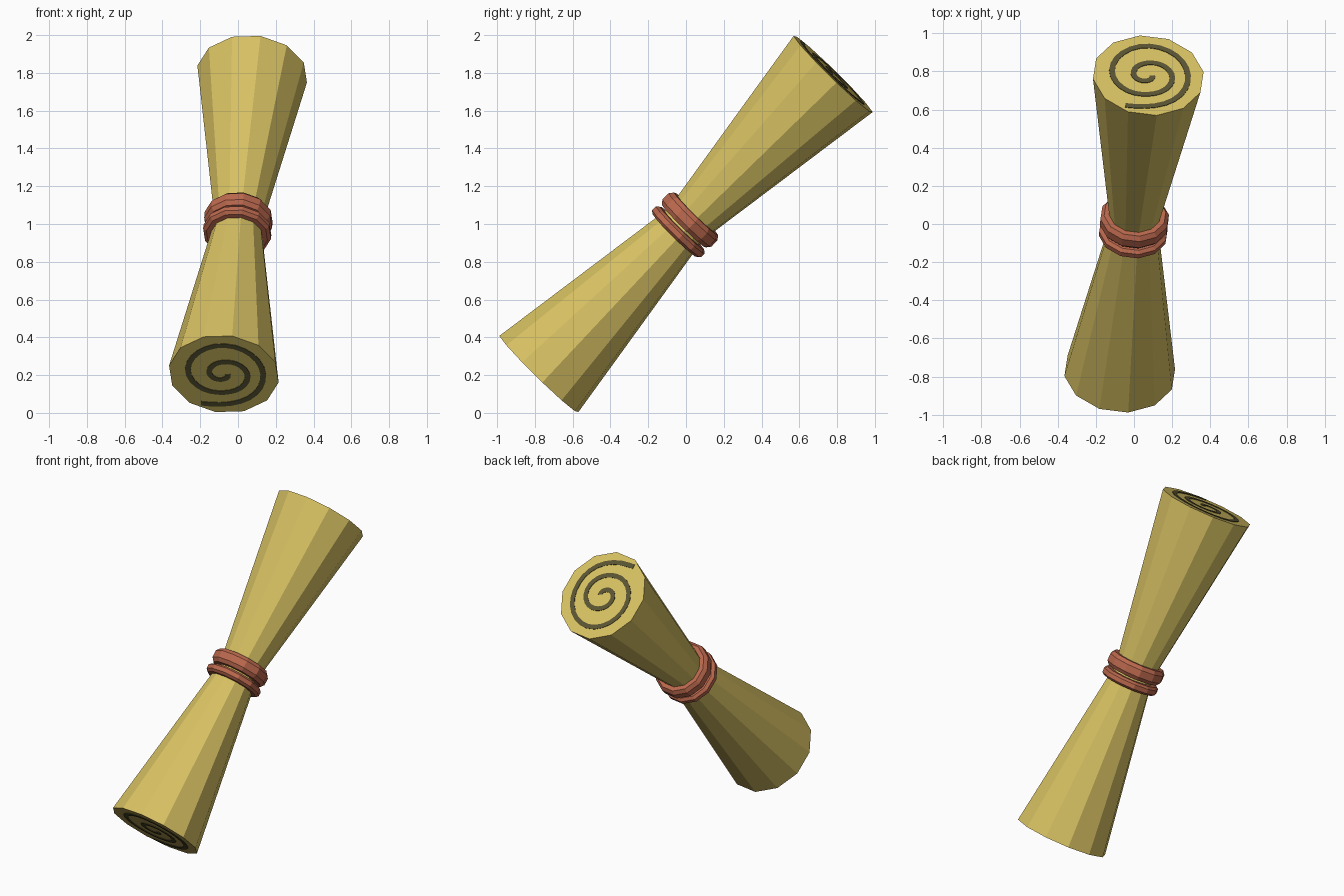
import bpy, bmesh, math
from mathutils import Matrix, Vector

if "Cube" in bpy.data.objects:
    bpy.data.objects.remove(bpy.data.objects["Cube"])

SIDES = 12
PHASE = math.radians(8.7)
HALF = 1.115      # half length of the bundle
R_END = 0.294     # radius of the flared ends

# Tilted frame: local z runs along the roll, local x stays close to world x
axis = Vector((0.075, 0.78, 0.795)).normalized()
v = axis.cross(Vector((1, 0, 0))).normalized()
u = v.cross(axis).normalized()
FRAME = Matrix.Translation((0, 0, 1)) @ Matrix((u, v, axis)).transposed().to_4x4()


def material(name, rgb):
    m = bpy.data.materials.new(name)
    m.diffuse_color = (*rgb, 1)
    m.use_nodes = True
    m.node_tree.nodes["Principled BSDF"].inputs["Base Color"].default_value = m.diffuse_color
    return m


STRAW = material("straw yellow", (0.69, 0.54, 0.125))
CLAY = material("red brown", (0.50, 0.14, 0.075))
INK = material("dark olive", (0.105, 0.092, 0.033))


def finish(name, bm, mat):
    bmesh.ops.recalc_face_normals(bm, faces=bm.faces)
    me = bpy.data.meshes.new(name)
    bm.to_mesh(me)
    bm.free()
    me.materials.append(mat)
    ob = bpy.data.objects.new(name, me)
    ob.matrix_world = FRAME
    bpy.context.collection.objects.link(ob)
    return ob


def lathe(name, profile, mat, closed):
    """Turn (radius, height) points about local z; closed makes a ring, else caps the ends."""
    bm = bmesh.new()
    loops = [[bm.verts.new((r * math.cos(PHASE + math.tau * i / SIDES),
                            r * math.sin(PHASE + math.tau * i / SIDES), h))
              for i in range(SIDES)] for r, h in profile]
    pairs = list(zip(loops, loops[1:]))
    if closed:
        pairs.append((loops[-1], loops[0]))
    else:
        bm.faces.new(loops[0])
        bm.faces.new(loops[-1])
    for a, b in pairs:
        for i in range(SIDES):
            j = (i + 1) % SIDES
            bm.faces.new((a[i], a[j], b[j], b[i]))
    return finish(name, bm, mat)


# Rolled body, pinched at the waist
lathe("rolled_body", [(R_END, -HALF), (0.125, 0), (R_END, HALF)], STRAW, False)


# Two bevelled cords round the waist
def cord(name, mid, half, outer):
    bev = half * 0.5
    lathe(name, [(0.12, mid - half), (outer - 0.018, mid - half), (outer, mid - bev),
                 (outer, mid + bev), (outer - 0.018, mid + half), (0.12, mid + half)], CLAY, True)


cord("upper_cord", 0.030, 0.046, 0.182)
cord("lower_cord", -0.058, 0.028, 0.182)

# Spiral: (turns, radius) keys, winding clockwise outwards
KEYS = [(0, 0.02), (0.25, 0.037), (0.5, 0.08), (0.75, 0.092), (1.0, 0.13), (1.25, 0.140),
        (1.5, 0.195), (1.75, 0.222), (2.0, 0.212), (2.25, 0.228), (2.34, 0.266)]


def spiral_point(t):
    for (t0, r0), (t1, r1) in zip(KEYS, KEYS[1:]):
        if t <= t1:
            break
    r = r0 + (r1 - r0) * (t - t0) / (t1 - t0)
    return Vector((r * math.cos(math.tau * t), -r * math.sin(math.tau * t)))


def spiral(name, side):
    bm = bmesh.new()
    steps = 60
    raw = [spiral_point(KEYS[-1][0] * i / steps) for i in range(steps + 1)]
    pts = [(raw[max(i - 1, 0)] + raw[i] + raw[min(i + 1, steps)]) / 3 for i in range(steps + 1)]
    rows = []
    for i, p in enumerate(pts):
        d = (pts[min(i + 1, steps)] - pts[max(i - 1, 0)]).normalized()
        n = Vector((-d.y, d.x)) * 0.015
        rows.append([bm.verts.new((q.x, q.y * side, side * (HALF + 0.003)))
                     for q in (p + n, p - n)])
    for a, b in zip(rows, rows[1:]):
        bm.faces.new((a[0], a[1], b[1], b[0]))
    # Thin plate reaching into the end face
    ext = bmesh.ops.extrude_face_region(bm, geom=bm.faces[:], use_keep_orig=True)
    bmesh.ops.translate(bm, vec=(0, 0, -side * 0.005),
                        verts=[g for g in ext["geom"] if isinstance(g, bmesh.types.BMVert)])
    finish(name, bm, INK)


spiral("top_spiral", 1)
spiral("bottom_spiral", -1)
